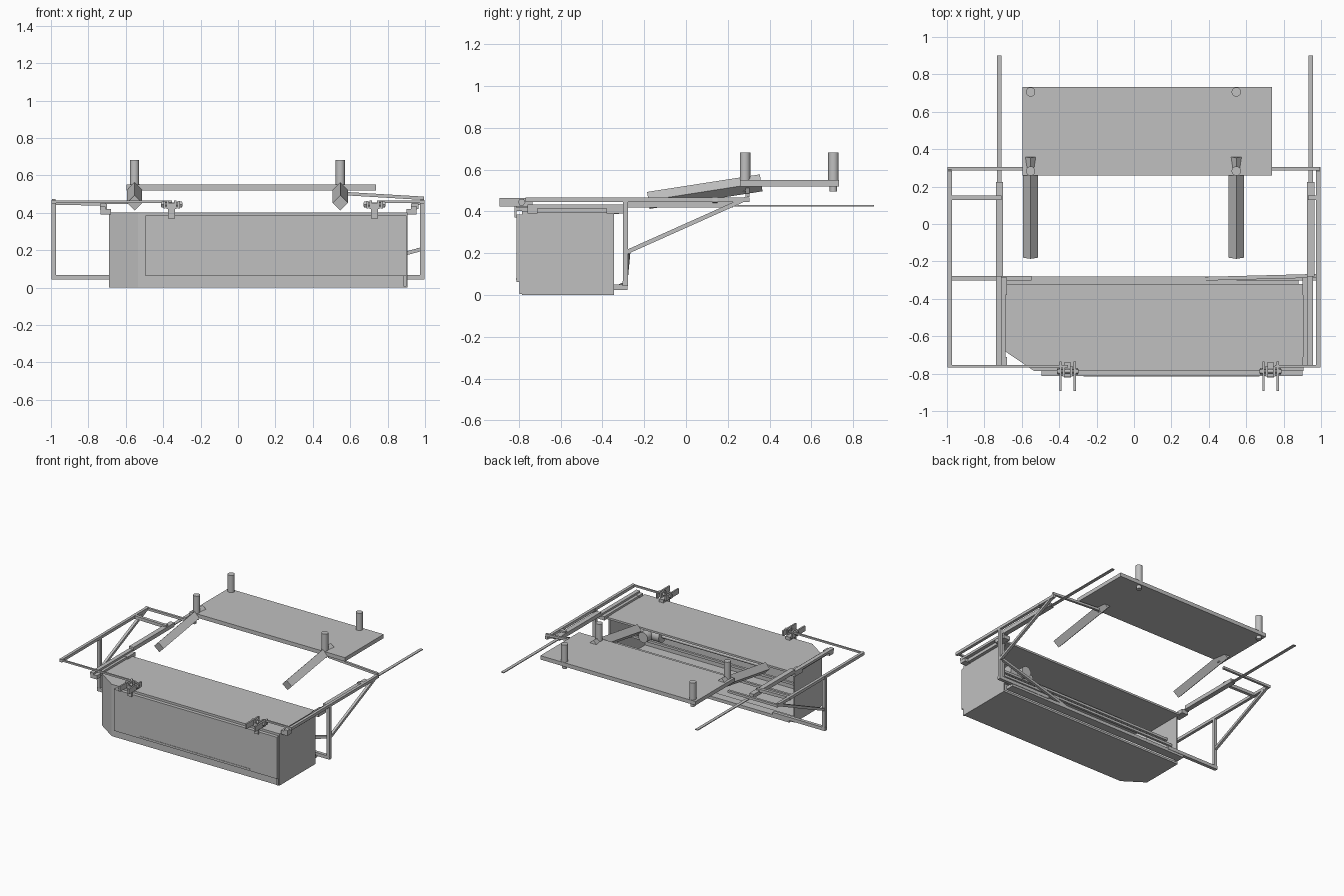
import bpy, bmesh, math
from mathutils import Vector

if "Cube" in bpy.data.objects:
    bpy.data.objects.remove(bpy.data.objects["Cube"])

grey = bpy.data.materials.new("plain grey")
grey.diffuse_color = (0.53, 0.53, 0.53, 1)
grey.use_nodes = True
grey.node_tree.nodes["Principled BSDF"].inputs["Base Color"].default_value = grey.diffuse_color


def finish(name, bm, smooth=False):
    bmesh.ops.recalc_face_normals(bm, faces=bm.faces)
    me = bpy.data.meshes.new(name)
    bm.to_mesh(me)
    bm.free()
    me.materials.append(grey)
    for p in me.polygons:
        p.use_smooth = smooth
    ob = bpy.data.objects.new(name, me)
    bpy.context.collection.objects.link(ob)
    if smooth:
        bpy.ops.object.select_all(action='DESELECT')
        ob.select_set(True)
        bpy.context.view_layer.objects.active = ob
        bpy.ops.object.shade_smooth_by_angle(angle=math.radians(35))
    return ob


def box(name, x, y, z):
    """Block from (min, max) ranges."""
    bm = bmesh.new()
    bmesh.ops.create_cube(bm, size=1)
    for v in bm.verts:
        v.co = [r[0] + (c + 0.5) * (r[1] - r[0]) for c, r in zip(v.co, (x, y, z))]
    return finish(name, bm)


def bar(name, a, b, r, sides=12, turn=0.0, r2=None):
    """Straight rod between two points; four sides give a square bar."""
    a, b = Vector(a), Vector(b)
    d = (b - a).normalized()
    up = Vector((0, 0, 1)) if abs(d.z) < 0.9 else Vector((0, 1, 0))
    u = d.cross(up).normalized()
    w = u.cross(d)
    bm = bmesh.new()
    rings = []
    for p, rad in ((a, r), (b, r2 or r)):
        rings.append([bm.verts.new(p + rad * (u * math.cos(t) + w * math.sin(t)))
                      for t in (turn + 2 * math.pi * i / sides for i in range(sides))])
    for i in range(sides):
        j = (i + 1) % sides
        bm.faces.new((rings[0][i], rings[0][j], rings[1][j], rings[1][i]))
    bm.faces.new(rings[0])
    bm.faces.new(rings[1])
    return finish(name, bm, sides > 6)


def tube(name, pts, width):
    """Run of square tube through the given points."""
    for a, b in zip(pts, pts[1:]):
        d = (Vector(b) - Vector(a)).normalized() * width / 2
        bar(name, Vector(a) - d, Vector(b) + d, width / math.sqrt(2), 4, math.pi / 4)


def plate(name, outline, z0, z1):
    """Flat outline in x, y raised between two heights."""
    bm = bmesh.new()
    f = bm.faces.new([bm.verts.new((x, y, z0)) for x, y in outline])
    up = bmesh.ops.extrude_face_region(bm, geom=[f])["geom"]
    for v in up:
        if isinstance(v, bmesh.types.BMVert):
            v.co.z = z1
    return finish(name, bm)


# Cabinet: floor and lid with one clipped corner, open at the back
outline = [(-0.69, -0.32), (-0.69, -0.68), (-0.535, -0.785), (0.905, -0.785), (0.905, -0.32)]
plate("cabinet_lid", outline, 0.387, 0.402)
plate("cabinet_floor", [(x, -0.345 if y > -0.4 else y) for x, y in outline], 0.0, 0.015)
wall = [(-0.69, -0.345), (-0.69, -0.68), (-0.535, -0.785), (-0.5, -0.785),
        (-0.5, -0.775), (-0.53, -0.775), (-0.68, -0.675), (-0.68, -0.345)]
plate("cabinet_left_wall", wall, 0.0, 0.39)
box("cabinet_right_wall", (0.893, 0.905), (-0.785, -0.345), (0.0, 0.39))
box("cabinet_front_wall", (-0.51, 0.9), (-0.785, -0.775), (0.0, 0.39))

# Door panel and its bottom groove strip
box("door", (-0.495, 0.902), (-0.812, -0.785), (0.062, 0.385))
box("door_strip", (-0.27, 0.67), (-0.815, -0.811), (0.074, 0.08))
box("door_edge_post", (0.885, 0.902), (-0.797, -0.784), (0.005, 0.062))

# Rear sill and inner plumbing
box("rear_sill", (-0.69, 0.88), (-0.347, -0.28), (0.025, 0.05))
tube("inner_rail", [(-0.67, -0.45, 0.24), (0.89, -0.45, 0.24)], 0.018)
tube("inner_rail", [(-0.67, -0.4, 0.17), (0.89, -0.4, 0.17)], 0.018)
bar("pump_body", (0.55, -0.5, 0.28), (0.75, -0.5, 0.28), 0.05, 20)
bar("pump_cap", (0.65, -0.5, 0.28), (0.65, -0.4, 0.28), 0.04, 20)
bar("inner_pipe", (-0.3, -0.5, 0.28), (0.55, -0.5, 0.28), 0.014)

# Table with four pegs
box("table", (-0.595, 0.737), (0.258, 0.733), (0.52, 0.55))
for x in (-0.553, 0.547):
    for y in (0.283, 0.706):
        bar("peg", (x, y, 0.545), (x, y, 0.683), 0.025, 24)
        bar("peg_stub", (x, y, 0.495), (x, y, 0.525), 0.018, 16)
    # Sloped arm, a square bar standing on its edge
    bar("sloped_arm", (x, -0.18, 0.453), (x, 0.36, 0.537), 0.041, 4)

# Side frames, one per side
for s in (-1, 1):
    o = s * 0.985
    inner = 0.945 if s > 0 else -0.72
    tube("outer_rail", [(o, -0.757, 0.457), (o, 0.293, 0.457)], 0.022)
    tube("front_rail", [(o, -0.76, 0.46), (0.76 if s > 0 else -0.36, -0.76, 0.46)], 0.013)
    tube("rear_rail", [(o, 0.295, 0.457 if s < 0 else 0.478),
                       (s * 0.58, 0.295, 0.457 if s < 0 else 0.502)], 0.018)
    tube("cross_rail", [(o, 0.14, 0.455), (inner, 0.14, 0.45)], 0.024)
    tube("drop_post", [(o, -0.29, 0.455), (o, -0.29, 0.055)], 0.024)
    tube("lower_rail", [(o, -0.29, 0.055), (s * 0.56, -0.29, 0.055)], 0.026)
    tube("diagonal_brace", [(o, -0.285, 0.205), (o, 0.285, 0.46)], 0.02)
    # Long slides beside the cabinet
    box("slide_bar", (inner - 0.012, inner + 0.012), (-0.28, 0.9), (0.424, 0.43))
    box("slide_channel", (inner - 0.019, inner + 0.019), (-0.28, 0.225), (0.42, 0.45))
    box("slide_base", (inner - 0.019, inner + 0.012), (-0.76, -0.28), (0.415, 0.433))
    wx = (-0.735, -0.68) if s < 0 else (0.9, 0.955)
    for y in ((-0.76, -0.71), (-0.38, -0.285)):
        box("slide_bracket", wx, y, (0.39, 0.42))
    ex = (-0.715, -0.688) if s < 0 else (0.903, 0.93)
    box("slide_ledge", ex, (-0.71, -0.38), (0.392, 0.418))

# Slanted tie from the right post to the rear sill
tube("slanted_tie", [(0.98, -0.277, 0.205), (0.4, -0.292, 0.05), (0.31, -0.315, 0.04)], 0.02)

# Hinged clamps on the front edge
for x in (-0.355, 0.73):
    for s in (-1, 1):
        box("clamp_cheek", (x + s * 0.038 - 0.006, x + s * 0.038 + 0.006),
            (-0.893, -0.735), (0.424, 0.464))
        bar("clamp_nut", (x + s * 0.044, -0.787, 0.445), (x + s * 0.055, -0.787, 0.445), 0.018, 6)
        box("clamp_lug", (x + s * 0.02 - 0.006, x + s * 0.02 + 0.006),
            (-0.815, -0.76), (0.42, 0.465))
    bar("clamp_bolt", (x - 0.058, -0.787, 0.445), (x + 0.058, -0.787, 0.445), 0.011)
    box("clamp_tab", (x - 0.018, x + 0.018), (-0.822, -0.812), (0.37, 0.45))
    box("clamp_foot", (x - 0.018, x + 0.018), (-0.82, -0.74), (0.402, 0.426))
